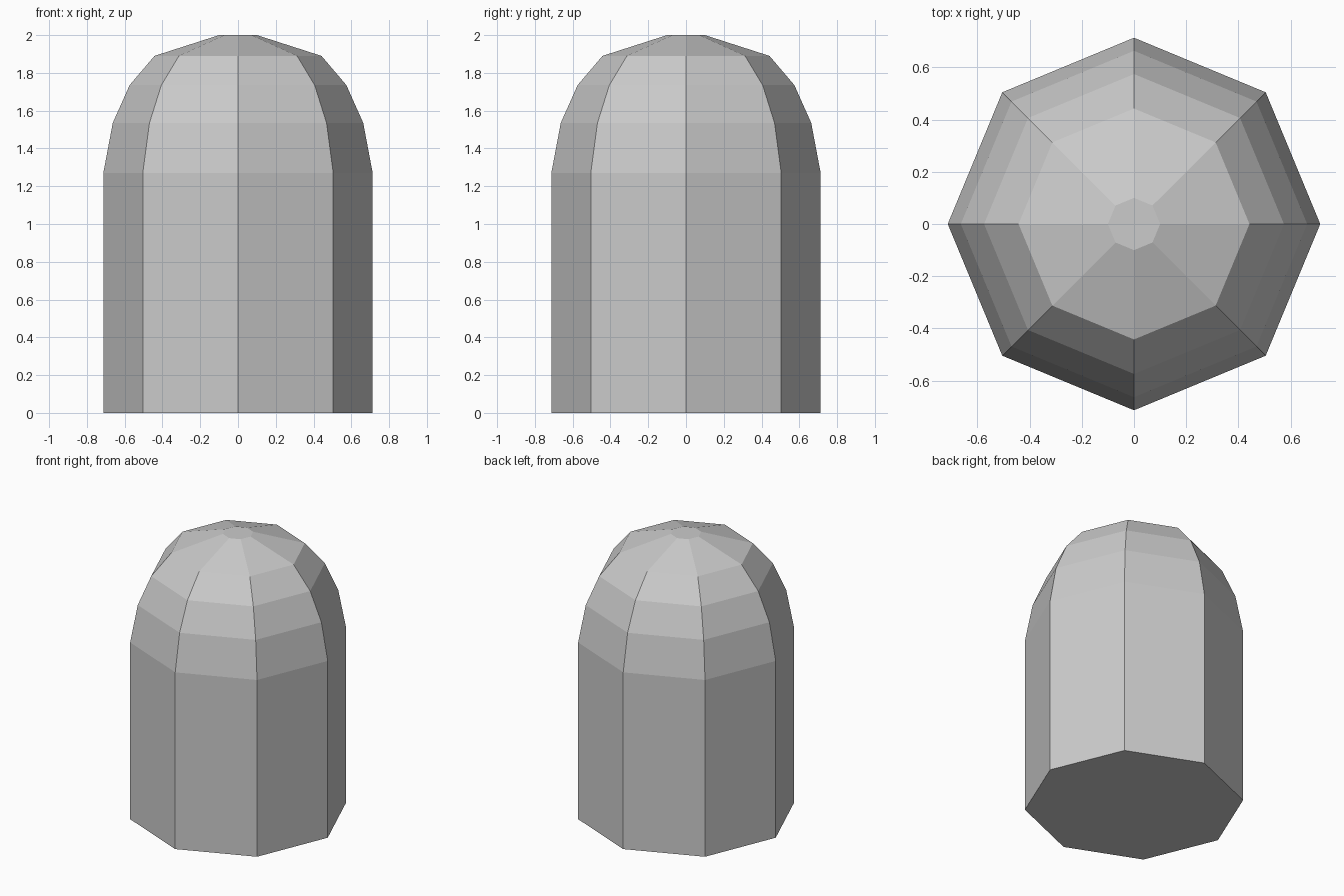
import bpy, bmesh
from math import cos, sin, pi

if "Cube" in bpy.data.objects:
    bpy.data.objects.remove(bpy.data.objects["Cube"])

SIDES = 8
# Profile (radius, height): straight wall, then faceted dome with a small flat top
PROFILE = [(0.713, 0), (0.713, 1.27), (0.663, 1.535), (0.574, 1.735),
           (0.442, 1.89), (0.10, 2.0)]

# Domed octagonal body
bm = bmesh.new()
rings = [[bm.verts.new((r * cos(2 * pi * i / SIDES), r * sin(2 * pi * i / SIDES), z))
          for i in range(SIDES)] for r, z in PROFILE]
for low, high in zip(rings, rings[1:]):
    for i in range(SIDES):
        j = (i + 1) % SIDES
        bm.faces.new((low[i], low[j], high[j], high[i]))

# Flat base and top cap
bm.faces.new(rings[0][::-1])
bm.faces.new(rings[-1])

mesh = bpy.data.meshes.new("domed_body")
bm.to_mesh(mesh)
bm.free()
bpy.context.collection.objects.link(bpy.data.objects.new("domed_body", mesh))
